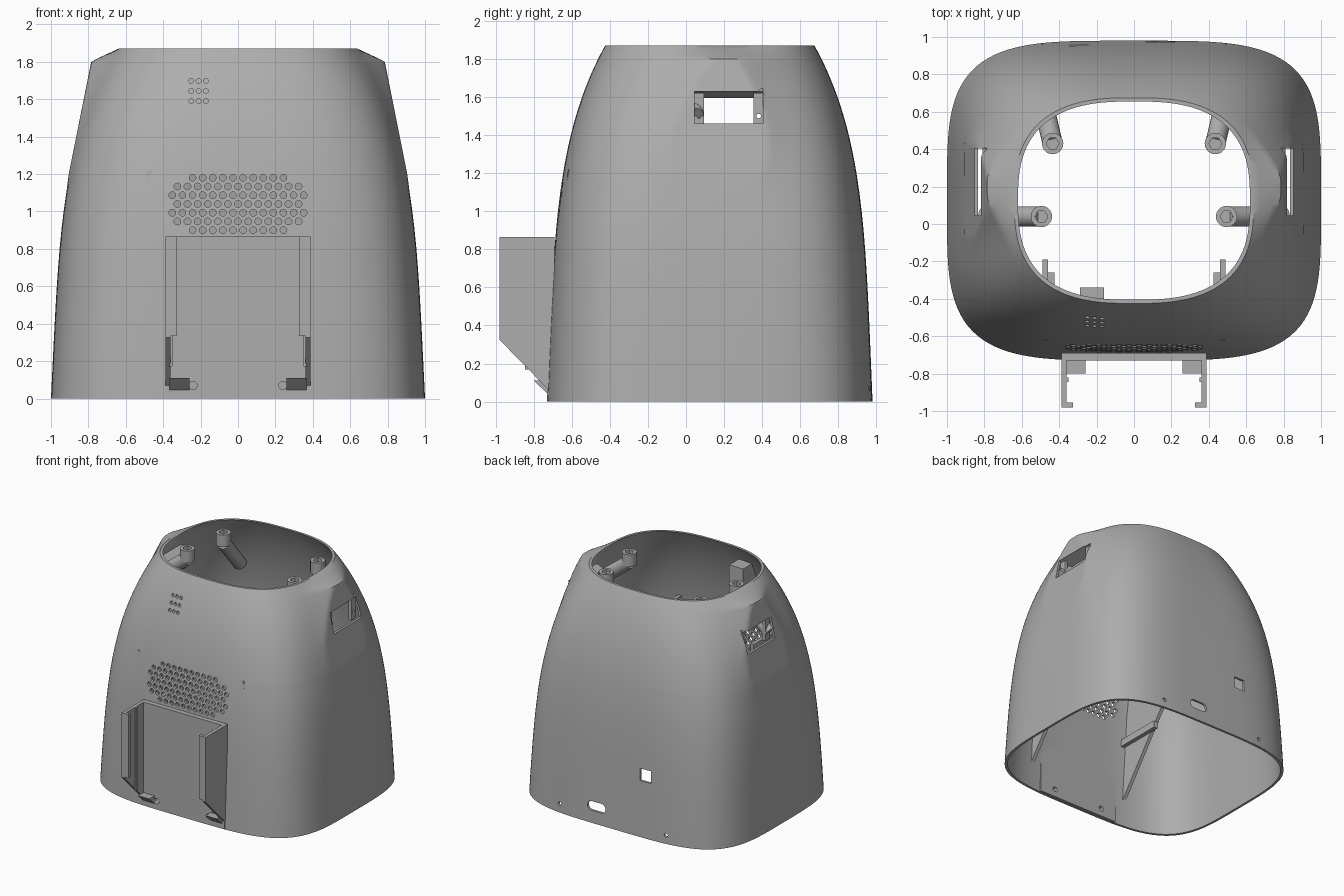
import bpy, bmesh, math
from mathutils import Vector, Matrix

if "Cube" in bpy.data.objects:
    bpy.data.objects.remove(bpy.data.objects["Cube"])

grey = bpy.data.materials.new("plain_grey")
grey.use_nodes = True
COLOR = (0.42, 0.42, 0.42, 1)
grey.diffuse_color = COLOR
grey.node_tree.nodes["Principled BSDF"].inputs["Base Color"].default_value = COLOR

H, CY, WALL = 1.87, 0.125, 0.02


def finish(name, bm, smooth=True):
    bmesh.ops.recalc_face_normals(bm, faces=bm.faces)
    me = bpy.data.meshes.new(name)
    bm.to_mesh(me)
    bm.free()
    me.materials.append(grey)
    ob = bpy.data.objects.new(name, me)
    bpy.context.collection.objects.link(ob)
    if smooth:
        smooth_edges(ob)
    return ob


def smooth_edges(ob):
    bpy.ops.object.select_all(action='DESELECT')
    ob.select_set(True)
    bpy.context.view_layer.objects.active = ob
    bpy.ops.object.shade_smooth_by_angle(angle=math.radians(30))


def add_box(bm, lo, hi):
    lo, hi = Vector(lo), Vector(hi)
    m = Matrix.Translation((lo + hi) / 2) @ Matrix.Diagonal((*(hi - lo), 1))
    bmesh.ops.create_cube(bm, size=1, matrix=m)


def add_rod(bm, a, b, r, sides=16):
    a, b = Vector(a), Vector(b)
    m = Matrix.Translation((a + b) / 2) @ (b - a).to_track_quat('Z', 'Y').to_matrix().to_4x4()
    bmesh.ops.create_cone(bm, cap_ends=True, segments=sides, radius1=r, radius2=r,
                          depth=(b - a).length, matrix=m)


def add_prism(bm, x0, x1, outline):
    # outline of (y, z) points pushed along x
    ends = [[bm.verts.new((x, y, z)) for y, z in outline] for x in (x0, x1)]
    bm.faces.new(ends[0])
    bm.faces.new(ends[1][::-1])
    bridge(bm, *ends)


def bridge(bm, a, b):
    n = len(a)
    for i in range(n):
        j = (i + 1) % n
        bm.faces.new((a[i], a[j], b[j], b[i]))


def cut(target, cutter):
    cutter.hide_render = True
    mod = target.modifiers.new("cut", 'BOOLEAN')
    mod.operation, mod.solver, mod.object = 'DIFFERENCE', 'EXACT', cutter
    bpy.context.view_layer.objects.active = target
    bpy.ops.object.modifier_apply(modifier=mod.name)
    bpy.data.objects.remove(cutter)


# Shell wall: squarish section narrowing upward, with a flat-faced bulge each side
def shell_ring(bm, z, inset, count=192):
    u = z / H
    f = 0.25 * u + 0.75 * u ** 4.2
    half_w, half_d = 1 - 0.36 * f - inset, 0.855 - 0.305 * f - inset
    n = 4 - 1.3 * u ** 2
    fade = min(1, (H - z) / 0.07) * max(0, min(1, (z - 1.1) / 0.35))
    plane = 0.785 + 0.2 * (1.8 - z) - inset
    ring = []
    for i in range(count):
        t = math.tau * i / count
        c, s = math.cos(t), math.sin(t)
        r = (abs(c) ** n + abs(s) ** n) ** (-1 / n)
        x, y = half_w * r * c, CY + half_d * r * s
        bump = 0.107 * fade * math.exp(-((y - 0.2) / 0.15) ** 2 / 2)
        if abs(c) > 0.5:
            x = math.copysign(min(abs(x) + bump, max(abs(x), plane)), x)
        ring.append(bm.verts.new((x, y, z)))
    return ring


levels = [i * 0.1 for i in range(12)] + [1.2 + i * (H - 1.2) / 38 for i in range(39)]
bm = bmesh.new()
rings = [shell_ring(bm, z, 0) for z in levels] + [shell_ring(bm, z, WALL) for z in reversed(levels)]
for k, ring in enumerate(rings):
    bridge(bm, ring, rings[(k + 1) % len(rings)])
shell = finish("shell", bm, smooth=False)

# Openings in the shell
bm = bmesh.new()
FRONT, BACK = (-0.9, -0.42), (0.75, 1.1)


def hole(x, z, r, span):
    add_rod(bm, (x, span[0], z), (x, span[1], z), r, 14)


for row, n in enumerate((10, 13, 14, 13, 14, 13, 10)):      # speaker grille
    for i in range(n):
        hole((i - (n - 1) / 2) * 0.054, 0.9 + row * 0.0467, 0.018, FRONT)
for i in range(3):                                          # sensor vents
    for j in range(3):
        hole(-0.25 + i * 0.039, 1.59 + j * 0.054, 0.013, FRONT)
for s in (-1, 1):                                           # screw holes, side windows
    hole(s * 0.24, 0.07, 0.022, FRONT)
    hole(s * 0.49, 0.07, 0.016, BACK)
    add_box(bm, (s * 0.8 - 0.2, 0.045, 1.46), (s * 0.8 + 0.2, 0.405, 1.63))
add_box(bm, (-0.345, BACK[0], 0.46), (-0.245, BACK[1], 0.56))
# rounded cable slot
ends = []
for y in BACK:
    ring = []
    for i in range(24):
        t = math.tau * (i + 0.5) / 24
        side = math.copysign(0.045, math.cos(t))
        ring.append(bm.verts.new((0.145 + side + 0.038 * math.cos(t), y, 0.14 + 0.038 * math.sin(t))))
    ends.append(ring)
bm.faces.new(ends[0])
bm.faces.new(ends[1][::-1])
bridge(bm, *ends)
cut(shell, finish("shell_cutter", bm, smooth=False))
smooth_edges(shell)

# Front dock panel, with screw holes
bm = bmesh.new()
add_box(bm, (-0.388, -0.73, 0.002), (0.388, -0.69, 0.865))
panel = finish("dock_panel", bm, smooth=False)
bm = bmesh.new()
for s in (-1, 1):
    hole(s * 0.24, 0.07, 0.022, FRONT)
cut(panel, finish("panel_cutter", bm, smooth=False))

for s, side in ((-1, "right"), (1, "left")):
    # Dock rails: sloped side plate, front lip, clip and foot
    bm = bmesh.new()
    add_prism(bm, s * 0.388, s * 0.36,
              [(-0.69, 0.865), (-0.98, 0.865), (-0.98, 0.325), (-0.73, 0.07), (-0.69, 0.07)])
    add_prism(bm, s * 0.365, s * 0.325,
              [(-0.955, 0.865), (-0.98, 0.865), (-0.98, 0.335), (-0.955, 0.335)])
    add_prism(bm, s * 0.365, s * 0.35,
              [(-0.82, 0.865), (-0.845, 0.865), (-0.845, 0.17), (-0.82, 0.17)])
    add_prism(bm, s * 0.365, s * 0.26, [(-0.72, 0.11), (-0.8, 0.11), (-0.73, 0.045), (-0.72, 0.045)])
    finish("dock_rail_" + side, bm, smooth=False)

    # Inner ribs behind the front wall
    bm = bmesh.new()
    add_prism(bm, s * 0.49, s * 0.46, [(-0.69, 0.23), (-0.19, 0.9), (-0.19, 1.22), (-0.62, 1.22)])
    add_prism(bm, s * 0.462, s * 0.425, [(-0.68, 0.7), (-0.26, 0.7), (-0.26, 0.76), (-0.68, 0.76)])
    finish("inner_rib_" + side, bm, smooth=False)

    # Side window tabs and sloping hood
    bm = bmesh.new()
    add_prism(bm, s * 0.77, s * 0.8, [(0.04, 1.44), (0.095, 1.44), (0.095, 1.62), (0.04, 1.62)])
    add_prism(bm, s * 0.77, s * 0.8, [(0.355, 1.44), (0.41, 1.44), (0.41, 1.62), (0.355, 1.62)])
    tabs = finish("window_tabs_" + side, bm, smooth=False)
    bm = bmesh.new()
    for y in (0.068, 0.382):
        add_rod(bm, (s * 0.7, y, 1.5), (s * 0.9, y, 1.5), 0.012)
    cut(tabs, finish("tab_cutter", bm, smooth=False))
    bm = bmesh.new()
    hood = [[bm.verts.new((s * x, y, z)) for x, z in ((0.72, 1.595), (0.81, 1.63), (0.79, 1.645), (0.72, 1.615))]
            for y in (0.045, 0.405)]
    bm.faces.new(hood[0])
    bm.faces.new(hood[1][::-1])
    bridge(bm, *hood)
    finish("window_hood_" + side, bm, smooth=False)

    # Screw posts: upright head with a hex socket on a slanted arm
    for end, top, foot in (("rear", (0.435, 0.43, 1.82), (0.51, 0.75, 1.42)),
                           ("middle", (0.495, 0.04, 1.82), (0.8, 0.04, 1.5))):
        top, foot = Vector((s * top[0], *top[1:])), Vector((s * foot[0], *foot[1:]))
        bm = bmesh.new()
        prev = None
        for r, drop, hexed in ((0.057, 0.1, 0), (0.057, 0, 0), (0.034, 0, 1), (0.034, 0.06, 1)):
            ring = []
            for i in range(24):
                t = math.tau * i / 24
                k = math.cos(math.pi / 6) / math.cos(t % (math.pi / 3) - math.pi / 6) if hexed else 1
                ring.append(bm.verts.new(top + Vector((r * k * math.cos(t), r * k * math.sin(t), -drop))))
            if prev:
                bridge(bm, prev, ring)
            else:
                bm.faces.new(ring)
            prev = ring
        bm.faces.new(prev)
        add_rod(bm, top - Vector((0, 0, 0.085)), foot, 0.054, 24)
        finish("screw_post_" + end + "_" + side, bm)

# Sensor box behind the small vents
bm = bmesh.new()
add_prism(bm, -0.29, -0.16, [(-0.34, 1.54), (-0.34, 1.74), (-0.47, 1.74), (-0.53, 1.54)])
finish("sensor_box", bm, smooth=False)
